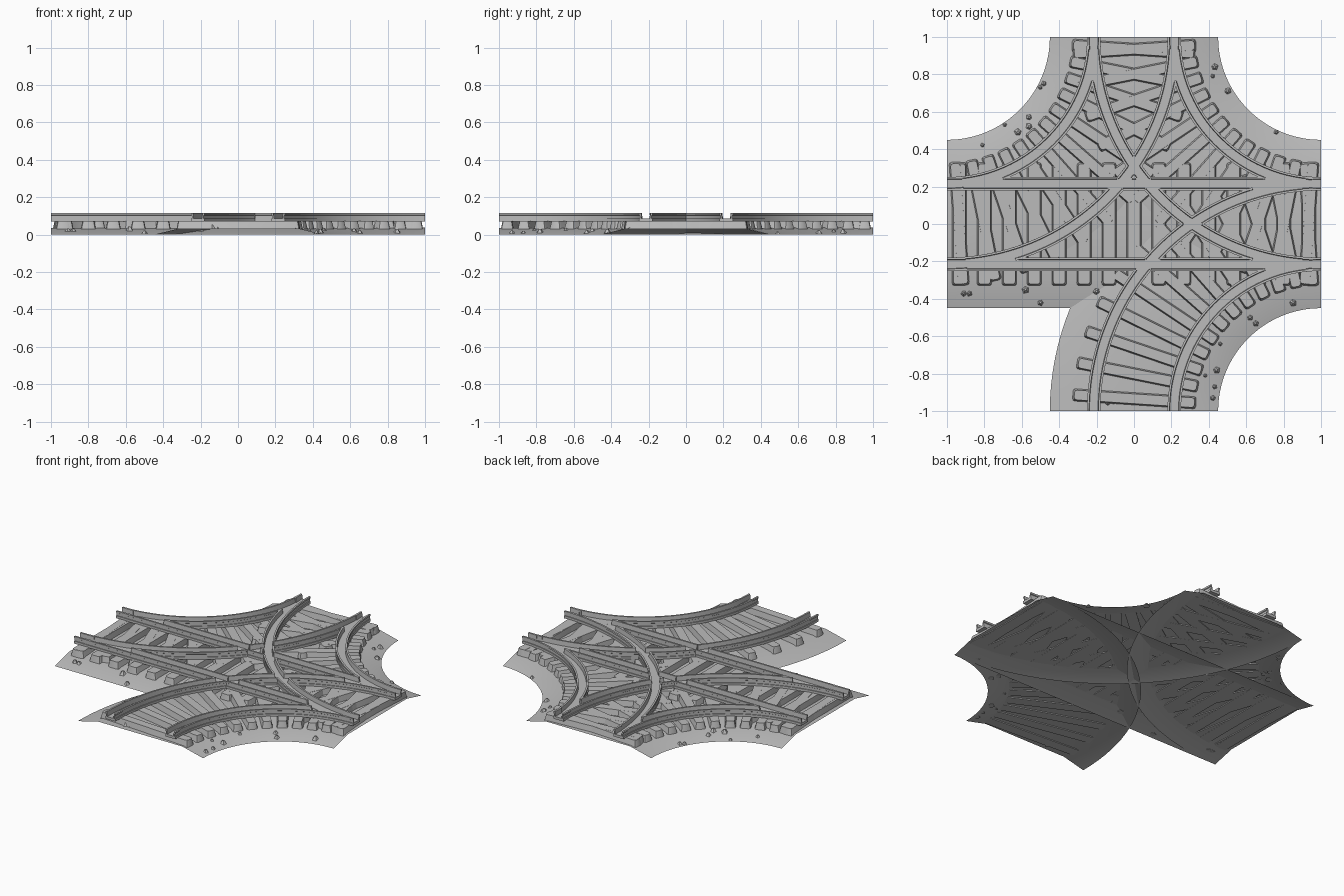
import bpy, bmesh, math, random
from mathutils import Matrix

random.seed(4)
cube = bpy.data.objects.get("Cube")
if cube:
    bpy.data.objects.remove(cube, do_unlink=True)

GAUGE = 0.215      # rail centre from track centre
GROOVE = 0.025     # half width of the wheel groove
BED = 0.036        # height of the ballast top

# Each track: name, arc centre (None for straight), start angle
TRACKS = [("straight", None, 0),
          ("south_east", (1, -1), math.pi / 2),
          ("north_west", (-1, 1), -math.pi / 2),
          ("north_east", (1, 1), math.pi)]


def material(name, value):
    m = bpy.data.materials.new(name)
    m.use_nodes = True
    m.diffuse_color = (value, value, value, 1)
    m.node_tree.nodes["Principled BSDF"].inputs["Base Color"].default_value = m.diffuse_color
    return m


GREY = material("plain grey", 0.5)


def finish(bm, name, smooth=True, closed=True):
    if closed:
        bmesh.ops.recalc_face_normals(bm, faces=bm.faces)
    mesh = bpy.data.meshes.new(name)
    bm.to_mesh(mesh)
    bm.free()
    mesh.materials.append(GREY)
    ob = bpy.data.objects.new(name, mesh)
    bpy.context.collection.objects.link(ob)
    if smooth:
        bpy.ops.object.select_all(action="DESELECT")
        ob.select_set(True)
        bpy.context.view_layer.objects.active = ob
        bpy.ops.object.shade_smooth_by_angle(angle=math.radians(25))
    return ob


def place(track, s, off):
    """Point at fraction s along a track, shifted sideways."""
    _, centre, start = track
    if centre is None:
        return 2 * s - 1, off
    a = start + s * math.pi / 2
    return centre[0] + (1 + off) * math.cos(a), centre[1] + (1 + off) * math.sin(a)


def offset_of(track, x, y):
    centre = track[1]
    return y if centre is None else math.hypot(x - centre[0], y - centre[1]) - 1


def sweep(bm, track, profile, steps, closed=True, keep=lambda s: True):
    """Sweep an (offset, z) profile along a track, leaving gaps where keep fails."""
    prev = None
    n = len(profile)
    for i in range(steps + 1):
        s = i / steps
        ring = None
        if keep(s):
            ring = [bm.verts.new((*place(track, s, o), z)) for o, z in profile]
            if prev:
                for j in range(n if closed else n - 1):
                    k = (j + 1) % n
                    bm.faces.new((prev[j], ring[j], ring[k], prev[k]))
            elif closed:
                bm.faces.new(ring)
        if closed and prev and (ring is None):
            bm.faces.new(prev)
        prev = ring
    if closed and prev:
        bm.faces.new(prev)


def in_groove(x, y, skip):
    return any(t is not skip and abs(abs(offset_of(t, x, y)) - GAUGE) < GROOVE
               for t in TRACKS)


# Ballast sheets with sloping shoulders
for i, track in enumerate(TRACKS):
    lift = i * 0.0004
    bm = bmesh.new()
    sweep(bm, track, [(-0.45, 0), (-0.3, BED + lift), (0.3, BED + lift), (0.45, 0)], 32, closed=False)
    bmesh.ops.recalc_face_normals(bm, faces=bm.faces)
    bm.normal_update()
    if sum(f.normal.z for f in bm.faces) < 0:
        bmesh.ops.reverse_faces(bm, faces=bm.faces)
    finish(bm, track[0] + "_ballast", closed=False)

# Sleepers with tapered sides and rounded corners
for i, track in enumerate(TRACKS):
    straight = track[1] is None
    count, width = (15, 0.08) if straight else (12, 0.068)
    bm = bmesh.new()
    for k in range(count):
        s = (k + 0.5) / count
        x, y = place(track, s, 0)
        turn = math.pi / 2 if straight else track[2] + s * math.pi / 2
        part = bmesh.new()
        bmesh.ops.create_cube(part, size=1)
        bmesh.ops.scale(part, vec=(0.66, width, 0.042), verts=part.verts)
        for v in part.verts:
            if v.co.z > 0:
                v.co.x -= math.copysign(0.008, v.co.x)
                v.co.y -= math.copysign(0.008, v.co.y)
        upright = [e for e in part.edges if e.verts[0].co.z * e.verts[1].co.z < 0]
        bmesh.ops.bevel(part, geom=upright, offset=0.014, segments=2, profile=0.5, affect="EDGES")
        part.transform(Matrix.Translation((x, y, 0.051 + i * 0.0004)) @ Matrix.Rotation(turn, 4, "Z"))
        temp = bpy.data.meshes.new("temp")
        part.to_mesh(temp)
        part.free()
        bm.from_mesh(temp)
        bpy.data.meshes.remove(temp)
    finish(bm, track[0] + "_sleepers")

# Grooved rails: a flat base plus two lips, cut where other grooves cross
LIP = [(0.022, 0.08), (0.031, 0.08), (0.031, 0.103), (0.036, 0.106), (0.036, 0.117), (0.025, 0.117)]
for i, track in enumerate(TRACKS):
    lift = i * 0.0003
    bm = bmesh.new()
    for side in (-1, 1):
        mid = side * GAUGE
        base = [(mid - 0.036, 0.07), (mid + 0.036, 0.07),
                (mid + 0.036, 0.086 + lift), (mid - 0.036, 0.086 + lift)]
        sweep(bm, track, base, 40)
        for edge in (-1, 1):
            lip = [(mid + edge * o, z) for o, z in LIP]
            centre = mid + edge * 0.03
            sweep(bm, track, lip, 200,
                  keep=lambda s: not in_groove(*place(track, s, centre), track))
    finish(bm, track[0] + "_rails")


# Loose stones resting on the ballast
def ground(x, y):
    return max(min(BED, (0.45 - abs(offset_of(t, x, y))) * BED / 0.15) for t in TRACKS)


STONES = [(-.5, .73), (-.48, .75), (-.69, .53), (-.62, .49), (-.56, .52), (-.56, .57),
          (-.81, .42), (.42, .79), (.43, .84), (.5, .71), (.76, .49), (-.39, .13),
          (-.41, .06), (-.03, .13), (-.91, -.37), (-.88, -.37), (-.58, -.35), (-.5, -.42),
          (-.2, -.36), (.85, -.42), (.62, -.5), (.65, -.53), (.46, -.64), (.44, -.78),
          (.38, -.81), (.43, -.87), (.42, -.93), (-.14, -.95), (-.11, -.95), (-.02, -.5)]
bm = bmesh.new()
for x, y in STONES:
    size = random.uniform(0.012, 0.024)
    spot = Matrix.Translation((x, y, max(ground(x, y), 0) + size * 0.3))
    spin = Matrix.Rotation(random.uniform(0, math.pi), 4, "Z")
    bmesh.ops.create_cone(bm, cap_ends=True, segments=5, radius1=size, radius2=size * 0.3,
                          depth=size, matrix=spot @ spin)
finish(bm, "loose_stones", smooth=False)
